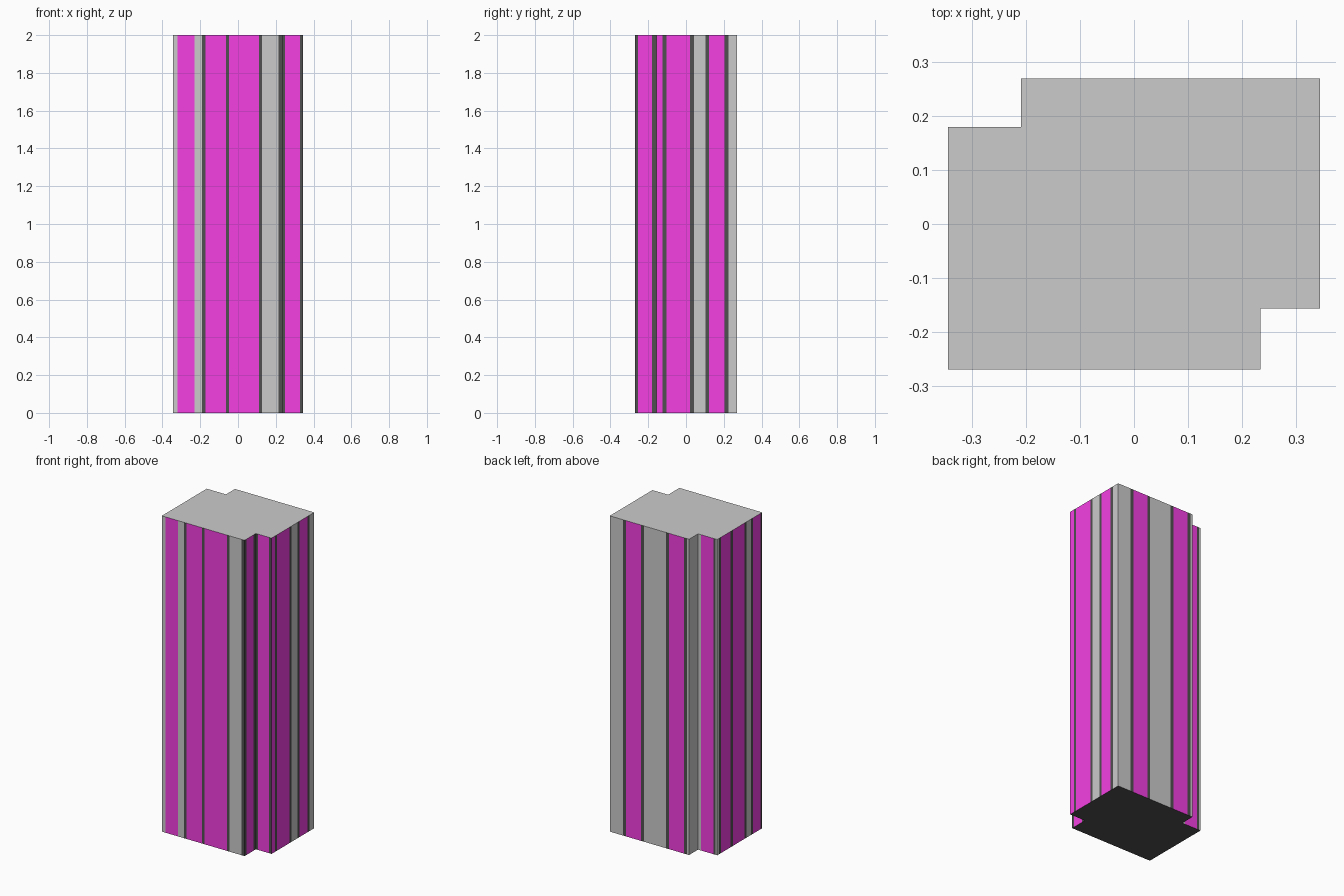
import bpy
import bmesh

if "Cube" in bpy.data.objects:
    bpy.data.objects.remove(bpy.data.objects["Cube"])

HEIGHT = 2.0
GREY, PINK, DARK = 0, 1, 2
KIND = {"g": GREY, "p": PINK, "d": DARK}

# Walls counter-clockwise from the front left corner:
# (running axis, fixed coordinate, stripe letters, end of each stripe)
WALLS = [
    # front
    ("x", -0.27, "gpgdpdpdgd",
     [-0.32, -0.23, -0.19, -0.173, -0.064, -0.047, 0.112, 0.128, 0.215, 0.235]),
    # front right notch, side then front
    ("y", 0.235, "dpd", [-0.253, -0.181, -0.157]),
    ("x", -0.157, "dpd", [0.25, 0.327, 0.345]),
    # right
    ("y", 0.345, "pdpdgdpdg",
     [-0.124, -0.104, 0.022, 0.042, 0.103, 0.122, 0.204, 0.225, 0.27]),
    # back
    ("x", 0.27, "gdpdgdpdg",
     [0.251, 0.23, 0.126, 0.106, -0.048, -0.07, -0.175, -0.196, -0.21]),
    # back left notch, side then back
    ("y", -0.21, "g", [0.18]),
    ("x", 0.18, "gpdg", [-0.23, -0.32, -0.333, -0.345]),
    # left
    ("y", -0.345, "gdpdpdgdpd",
     [0.16, 0.14, 0.045, 0.023, -0.095, -0.115, -0.157, -0.177, -0.251, -0.27]),
]


def material(name, colour):
    mat = bpy.data.materials.new(name)
    mat.diffuse_color = colour
    mat.use_nodes = True
    mat.node_tree.nodes["Principled BSDF"].inputs["Base Color"].default_value = mat.diffuse_color
    return mat


# Outline split at every stripe boundary
points, kinds = [(-0.345, -0.27)], []
for axis, fixed, letters, ends in WALLS:
    for letter, end in zip(letters, ends):
        points.append((end, fixed) if axis == "x" else (fixed, end))
        kinds.append(KIND[letter])
points.pop()  # the last stripe closes the loop

bm = bmesh.new()
low = [bm.verts.new((x, y, 0)) for x, y in points]
high = [bm.verts.new((x, y, HEIGHT)) for x, y in points]

# Striped walls
for i, kind in enumerate(kinds):
    j = (i + 1) % len(points)
    bm.faces.new((low[i], low[j], high[j], high[i])).material_index = kind

# Grey roof and dark underside
bm.faces.new(high).material_index = GREY
bm.faces.new(low[::-1]).material_index = DARK

mesh = bpy.data.meshes.new("striped_tower")
bm.to_mesh(mesh)
bm.free()
mesh.materials.append(None)
mesh.materials.append(material("magenta_panel", (0.91, 0.05, 0.76, 1)))
mesh.materials.append(material("dark_trim", (0.08, 0.08, 0.08, 1)))
tower = bpy.data.objects.new("striped_tower", mesh)
bpy.context.collection.objects.link(tower)
